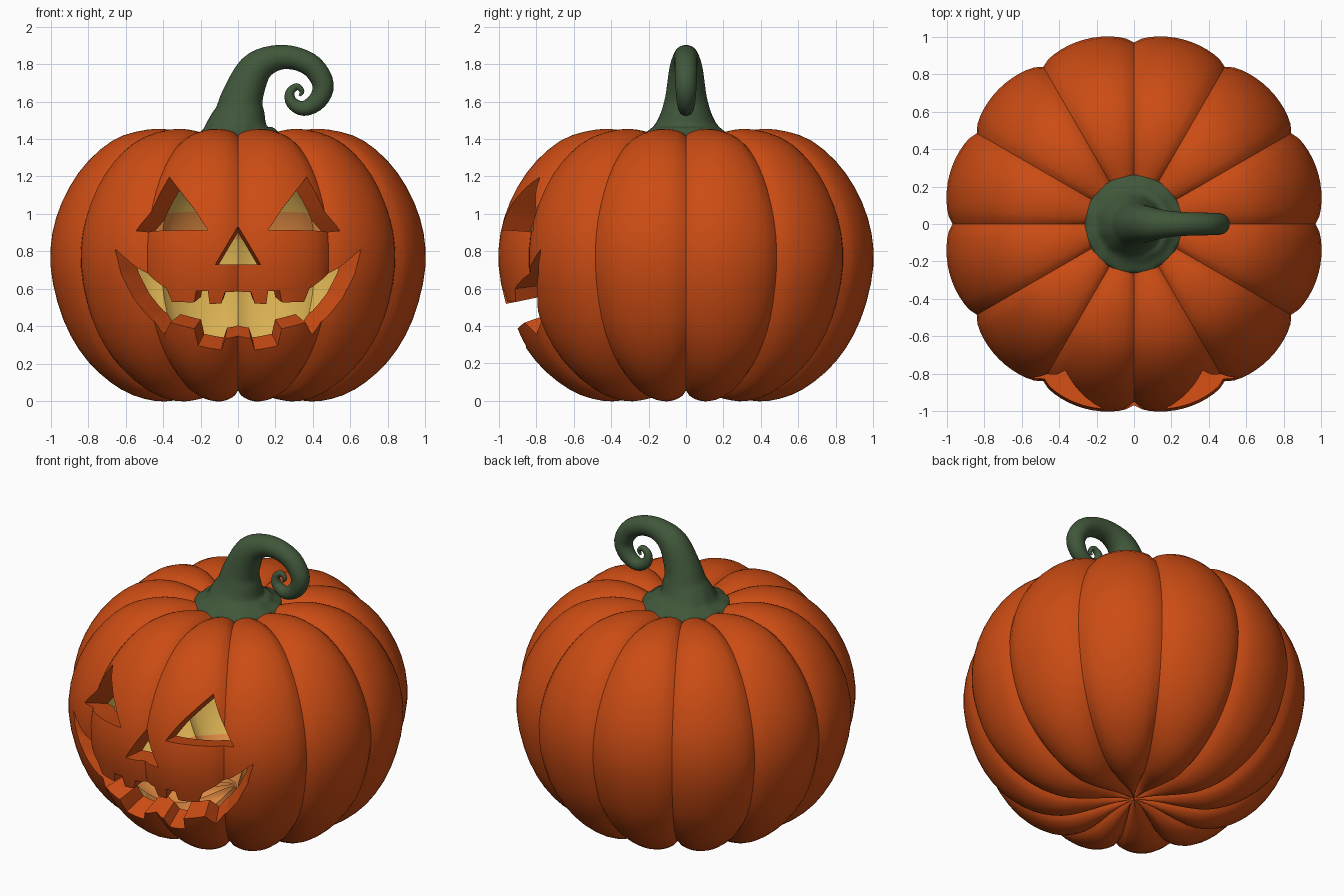
import bpy, bmesh, math
from mathutils import Vector

if "Cube" in bpy.data.objects:
    bpy.data.objects.remove(bpy.data.objects["Cube"])

C = Vector((0, 0, 0.72))      # centre that the ribs and the carving aim at
WALL = 0.85                   # inner skin as a fraction of the outer skin


def material(name, rgb):
    m = bpy.data.materials.new(name)
    m.diffuse_color = (*rgb, 1)
    m.use_nodes = True
    m.node_tree.nodes["Principled BSDF"].inputs["Base Color"].default_value = m.diffuse_color
    return m


skin = material("orange_skin", (0.60, 0.072, 0.007))
glow = material("yellow_inside", (0.68, 0.43, 0.085))
flesh = material("light_orange_inside", (0.72, 0.25, 0.055))
green = material("stem_green", (0.052, 0.095, 0.043))


def make_object(name, bm, mats):
    me = bpy.data.meshes.new(name)
    bm.to_mesh(me)
    bm.free()
    for m in mats:
        me.materials.append(m)
    ob = bpy.data.objects.new(name, me)
    bpy.context.collection.objects.link(ob)
    return ob


def spline(pts, steps):
    """Catmull-Rom curve through the points."""
    pts = [Vector(p) for p in pts]
    pts = [2 * pts[0] - pts[1]] + pts + [2 * pts[-1] - pts[-2]]
    out = []
    for i in range(1, len(pts) - 2):
        a, b, c, d = pts[i - 1:i + 3]
        for k in range(steps):
            t = k / steps
            out.append(0.5 * (2 * b + (c - a) * t + (2 * a - 5 * b + 4 * c - d) * t * t
                              + (3 * b - a - 3 * c + d) * t ** 3))
    return out + [pts[-2]]


def activate(ob):
    bpy.ops.object.select_all(action='DESELECT')
    ob.select_set(True)
    bpy.context.view_layer.objects.active = ob


# Pumpkin body: ribbed lathe, outer and inner skin
profile = spline([(0, .07), (.14, .045), (.3, .01), (.46, 0), (.64, .06), (.82, .21),
                  (.95, .43), (1.02, .72), (.99, .98), (.87, 1.22), (.69, 1.39),
                  (.5, 1.45), (.35, 1.445), (.2, 1.405), (0, 1.37)], 3)
SEG = 144


def rib_point(r, z, a, scale):
    s = abs(math.sin(6 * a)) ** 0.6
    depth = 0.05 + 0.03 * max(0, 1 - z / 0.4)
    f = scale * (1 - depth * (1 - s))
    return C + Vector((r * math.cos(a), r * math.sin(a), z - C.z)) * f


def add_skin(bm, scale, inside):
    rings = [[bm.verts.new(rib_point(p.x, p.y, 2 * math.pi * j / SEG, scale))
              for j in range(SEG)] for p in profile[1:-1]]
    low = bm.verts.new(rib_point(0, profile[0].y, math.pi / 12, scale))
    top = bm.verts.new(rib_point(0, profile[-1].y, math.pi / 12, scale))
    loops = []
    for j in range(SEG):
        k = (j + 1) % SEG
        loops.append((low, rings[0][k], rings[0][j]))
        loops.append((top, rings[-1][j], rings[-1][k]))
        for a, b in zip(rings, rings[1:]):
            loops.append((a[j], a[k], b[k], b[j]))
    for vs in loops:
        f = bm.faces.new(vs[::-1] if inside else vs)
        if inside:
            z = f.calc_center_median().z
            f.material_index = 2 if z < 0.26 or 0.88 < z < 1.03 else 1


bm = bmesh.new()
add_skin(bm, 1.0, False)
add_skin(bm, WALL, True)
pumpkin = make_object("pumpkin_shell", bm, [skin, glow, flesh])


# Face carving: outlines in front view, cut toward the centre
def on_surface(x, z):
    for p, q in zip(profile, profile[1:]):
        if p.y <= z <= q.y:
            r = 0.985 * (p.x + (q.x - p.x) * (z - p.y) / (q.y - p.y))
            return Vector((x, -math.sqrt(max(r * r - x * x, 0.01)), z))


def add_cut(bm, outline):
    pts = []
    for (x0, z0), (x1, z1) in zip(outline, outline[1:] + outline[:1]):
        n = max(1, round(math.hypot(x1 - x0, z1 - z0) / 0.05))
        pts += [on_surface(x0 + (x1 - x0) * i / n, z0 + (z1 - z0) * i / n) for i in range(n)]
    near = [bm.verts.new(C + (p - C) * 0.6) for p in pts]
    far = [bm.verts.new(C + (p - C) * 1.6) for p in pts]
    caps = [bm.faces.new(near), bm.faces.new(far[::-1])]
    for i in range(len(pts)):
        k = (i + 1) % len(pts)
        bm.faces.new((near[k], near[i], far[i], far[k]))
    bmesh.ops.triangulate(bm, faces=caps)


def mirrored(half):
    return half + [(-x, z) for x, z in reversed(half)]


eye = [(-.37, 1.2), (-.55, .91), (-.16, .91), (-.23, 1.02)]
upper_lip = mirrored([(-.65, .81), (-.55, .715), (-.45, .645), (-.38, .60), (-.35, .53),
                      (-.23, .53), (-.22, .59), (-.16, .59), (-.15, .52), (-.09, .52),
                      (-.07, .58)])
lower_lip = mirrored([(-.62, .68), (-.56, .55), (-.48, .43), (-.40, .35), (-.36, .42),
                      (-.23, .39), (-.21, .30), (-.09, .27), (-.07, .33)])
bm = bmesh.new()
add_cut(bm, eye)
add_cut(bm, [(-x, z) for x, z in eye])
add_cut(bm, [(0, .94), (-.12, .73), (.12, .73)])
add_cut(bm, upper_lip + lower_lip[::-1])
bmesh.ops.recalc_face_normals(bm, faces=bm.faces)
cutter = make_object("face_cutter", bm, [skin])
cutter.hide_render = True

activate(pumpkin)
mod = pumpkin.modifiers.new("carve", 'BOOLEAN')
mod.operation = 'DIFFERENCE'
mod.solver = 'EXACT'
mod.object = cutter
bpy.ops.object.modifier_apply(modifier=mod.name)
bpy.data.objects.remove(cutter)
bpy.ops.object.shade_smooth_by_angle(angle=math.radians(35))

# Stem: tapered tube with a flared foot and a curled tip (x, z, radius)
path = spline([(0, 1.36, .27), (0, 1.41, .265), (0, 1.44, .21), (0, 1.48, .165),
               (.01, 1.54, .135), (.025, 1.63, .11), (.09, 1.77, .09), (.19, 1.83, .07),
               (.3, 1.832, .062), (.4, 1.785, .06), (.455, 1.69, .057), (.425, 1.605, .05),
               (.35, 1.563, .04), (.287, 1.595, .032), (.278, 1.65, .024),
               (.315, 1.68, .018), (.342, 1.655, .013), (.33, 1.63, .007)], 4)
SIDES = 48
bm = bmesh.new()
rings = []
for i, p in enumerate(path):
    a, b = path[max(i - 1, 0)], path[min(i + 1, len(path) - 1)]
    t = Vector((b.x - a.x, 0, b.y - a.y)).normalized()
    n = Vector((t.z, 0, -t.x))
    wave = 0.04 * max(0, 1 - i / 16)
    ring = []
    for j in range(SIDES):
        ang = 2 * math.pi * j / SIDES
        r = p.z * (1 - wave * math.cos(12 * ang))
        ring.append(bm.verts.new(Vector((p.x, 0, p.y)) + n * r * math.cos(ang)
                                 + Vector((0, 1, 0)) * r * math.sin(ang)))
    rings.append(ring)
for a, b in zip(rings, rings[1:]):
    for j in range(SIDES):
        k = (j + 1) % SIDES
        bm.faces.new((a[j], a[k], b[k], b[j]))
bm.faces.new(rings[0][::-1])
bm.faces.new(rings[-1])
bmesh.ops.recalc_face_normals(bm, faces=bm.faces)
stem = make_object("stem", bm, [green])
activate(stem)
bpy.ops.object.shade_smooth_by_angle(angle=math.radians(50))
